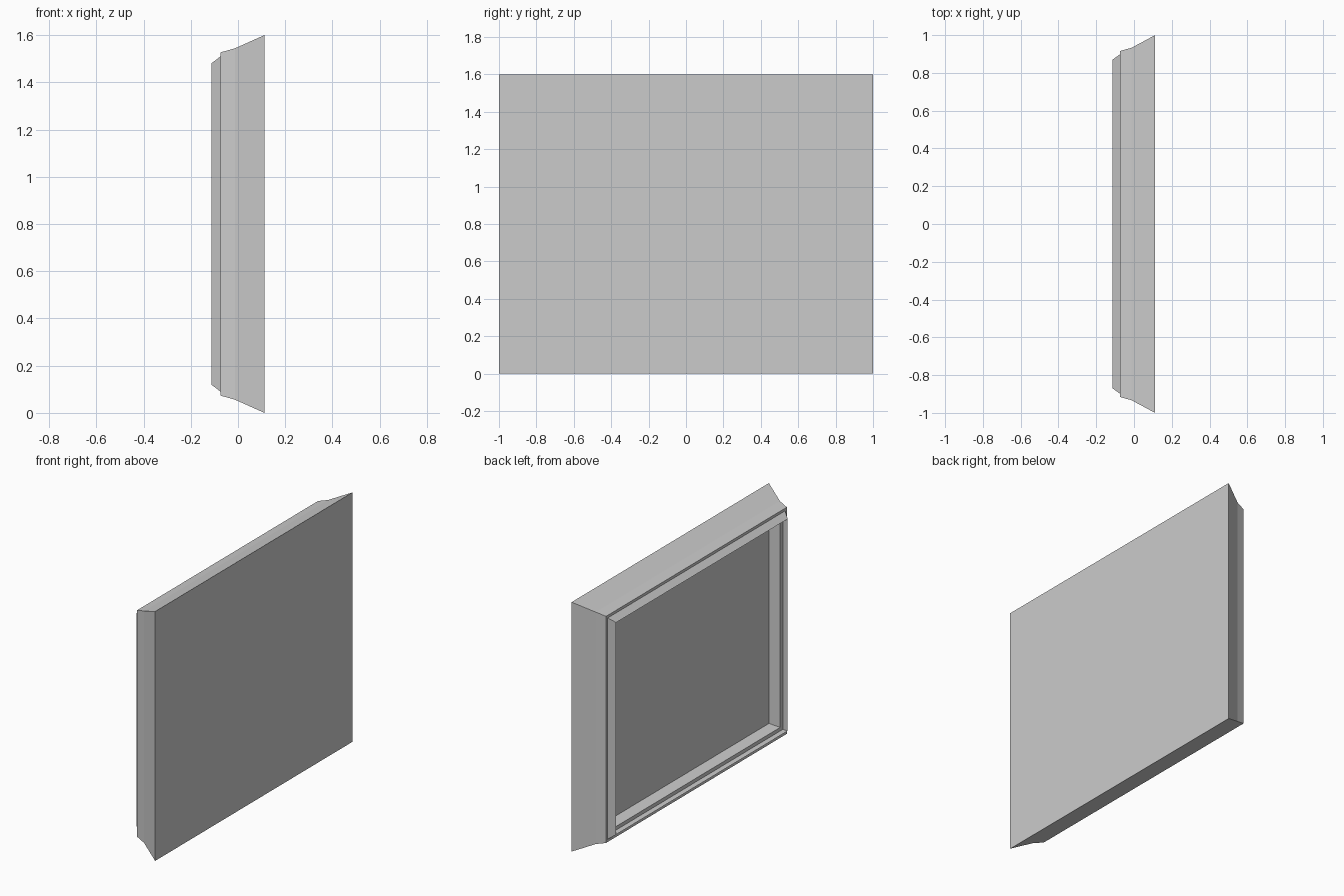
import bpy, bmesh

if "Cube" in bpy.data.objects:
    bpy.data.objects.remove(bpy.data.objects["Cube"])

W, H = 2.0, 1.6

# Moulding profile from back edge to picture: depth x, inset in y, inset in z
PROFILE = [
    (0.112, 0.0, 0.0),        # back outer edge
    (-0.013, 0.067, 0.056),   # flared side
    (-0.074, 0.084, 0.073),   # outer lip
    (-0.074, 0.101, 0.090),   # small step
    (-0.113, 0.130, 0.120),   # front crest
    (-0.080, 0.132, 0.122),   # inner reveal
    (-0.080, 0.160, 0.145),   # inner step
    (-0.015, 0.180, 0.161),   # slope down to picture
]


def ring(x, iy, iz):
    y = W / 2 - iy
    return [(x, -y, iz), (x, y, iz), (x, y, H - iz), (x, -y, H - iz)]


def finish(bm, name):
    me = bpy.data.meshes.new(name)
    bm.to_mesh(me)
    bm.free()
    ob = bpy.data.objects.new(name, me)
    bpy.context.collection.objects.link(ob)
    return ob


# Mitred frame moulding
bm = bmesh.new()
rings = [[bm.verts.new(c) for c in ring(*p)] for p in PROFILE]
for a, b in zip(rings, rings[1:]):
    for i in range(4):
        j = (i + 1) % 4
        bm.faces.new((a[j], a[i], b[i], b[j]))
finish(bm, "frame_moulding")


# Flat panels closing the frame: back faces +x, picture faces -x
def panel(name, p, flip):
    bm = bmesh.new()
    vs = [bm.verts.new(c) for c in ring(*p)]
    bm.faces.new(vs[::-1] if flip else vs)
    return finish(bm, name)


panel("back_panel", PROFILE[0], False)
panel("picture_panel", PROFILE[-1], True)
